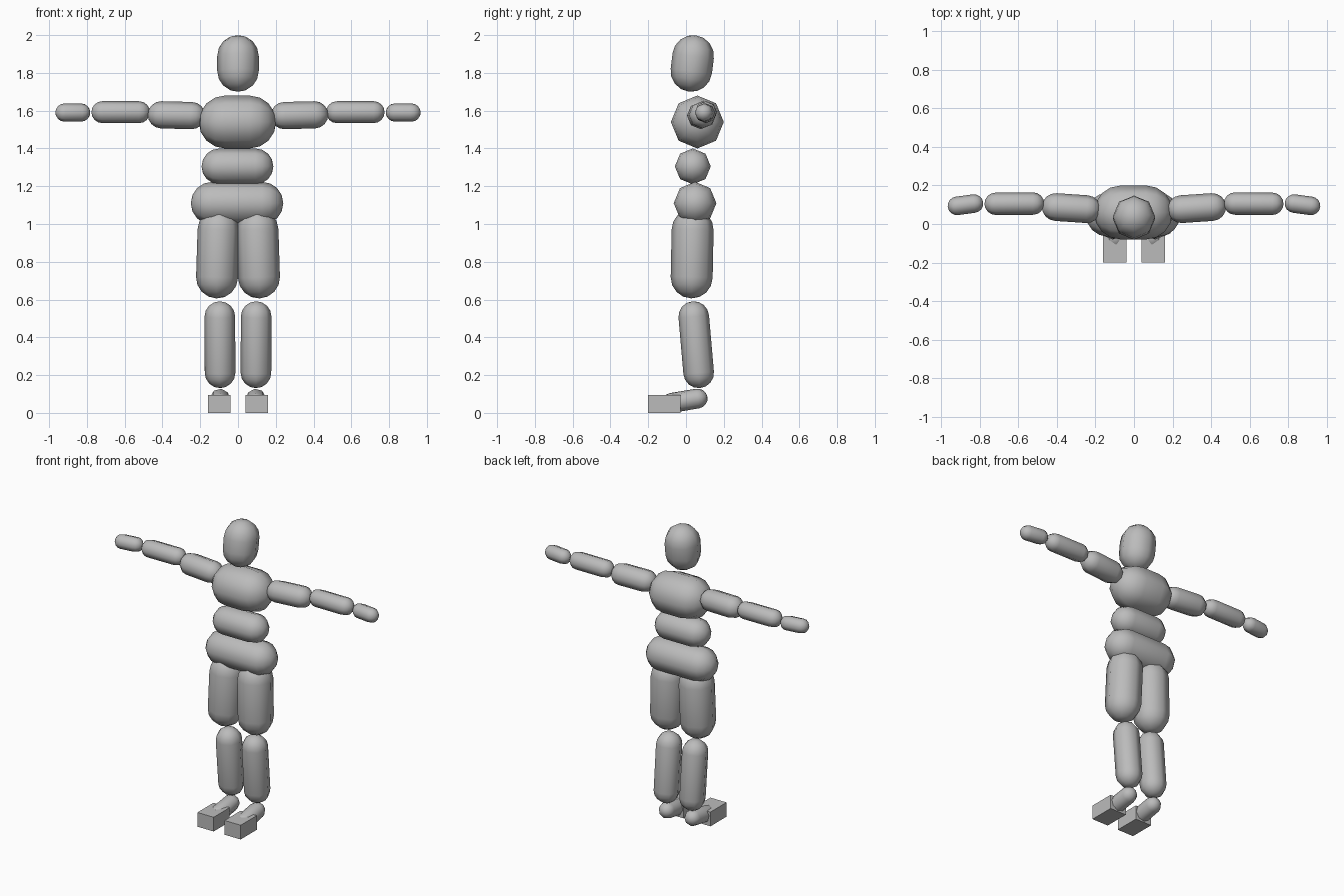
import bpy, bmesh, math
from mathutils import Vector, Matrix

if "Cube" in bpy.data.objects:
    bpy.data.objects.remove(bpy.data.objects["Cube"])

SIDES, STEPS = 8, 4   # low-poly octagonal capsules

grey = bpy.data.materials.new("plain grey")
grey.diffuse_color = (0.5, 0.5, 0.5, 1)
grey.use_nodes = True
grey.node_tree.nodes["Principled BSDF"].inputs["Base Color"].default_value = grey.diffuse_color


def finish(name, bm, smooth):
    bmesh.ops.recalc_face_normals(bm, faces=bm.faces[:])
    for f in bm.faces:
        f.smooth = smooth
    mesh = bpy.data.meshes.new(name)
    bm.to_mesh(mesh)
    bm.free()
    mesh.materials.append(grey)
    obj = bpy.data.objects.new(name, mesh)
    bpy.context.collection.objects.link(obj)


def capsule(name, a, b, r):
    """Capsule of radius r whose end-sphere centres are a and b."""
    a, b = Vector(a), Vector(b)
    d = (b - a).normalized()
    # keep octagon corners on the world axes
    side = Vector((0, 1, 0))
    u = (side - d * side.dot(d)).normalized()
    v = d.cross(u)
    bm = bmesh.new()
    rings = []
    for centre, sign in ((a, -1), (b, 1)):
        for i in range(STEPS):
            k = STEPS - 1 - i if sign < 0 else i
            t = math.pi / 2 * k / STEPS
            c = centre + d * (sign * r * math.sin(t))
            ring = []
            for s in range(SIDES):
                w = 2 * math.pi * s / SIDES
                ring.append(bm.verts.new(c + (u * math.cos(w) + v * math.sin(w)) * r * math.cos(t)))
            rings.append(ring)
    tip_a, tip_b = bm.verts.new(a - d * r), bm.verts.new(b + d * r)
    for s in range(SIDES):
        n = (s + 1) % SIDES
        for lo, hi in zip(rings, rings[1:]):
            bm.faces.new((lo[s], lo[n], hi[n], hi[s]))
        bm.faces.new((tip_a, rings[0][n], rings[0][s]))
        bm.faces.new((tip_b, rings[-1][s], rings[-1][n]))
    finish(name, bm, True)


def box(name, lo, hi):
    lo, hi = Vector(lo), Vector(hi)
    bm = bmesh.new()
    bmesh.ops.create_cube(bm, size=1, matrix=Matrix.Translation((lo + hi) / 2) @ Matrix.Diagonal((*(hi - lo), 1)))
    finish(name, bm, False)


# head and torso
capsule("head", (0, 0.028, 1.81), (0, 0.038, 1.89), 0.11)
capsule("chest", (-0.068, 0.06, 1.54), (0.062, 0.06, 1.54), 0.14)
capsule("waist", (-0.098, 0.036, 1.305), (0.092, 0.036, 1.305), 0.095)
capsule("pelvis", (-0.137, 0.048, 1.11), (0.127, 0.048, 1.11), 0.113)

# limbs, mirrored left and right
limbs = {
    "upper_arm": ((0.245, 0.077, 1.574), (0.406, 0.088, 1.578), 0.072),
    "forearm": ((0.524, 0.106, 1.592), (0.718, 0.105, 1.592), 0.058),
    "hand": ((0.83, 0.106, 1.59), (0.919, 0.094, 1.59), 0.048),
    "thigh": ((0.103, 0.035, 0.97), (0.111, 0.03, 0.717), 0.111),
    "shin": ((0.096, 0.041, 0.51), (0.095, 0.067, 0.212), 0.081),
    "foot": ((0.095, 0.061, 0.076), (0.098, -0.075, 0.053), 0.053),
}
for label, m in (("left", -1), ("right", 1)):
    for part, (a, b, r) in limbs.items():
        capsule(f"{label}_{part}", (a[0] * m, *a[1:]), (b[0] * m, *b[1:]), r)
    # toe block
    box(f"{label}_toes", (m * 0.1 - 0.06, -0.2, 0), (m * 0.1 + 0.06, -0.03, 0.095))
